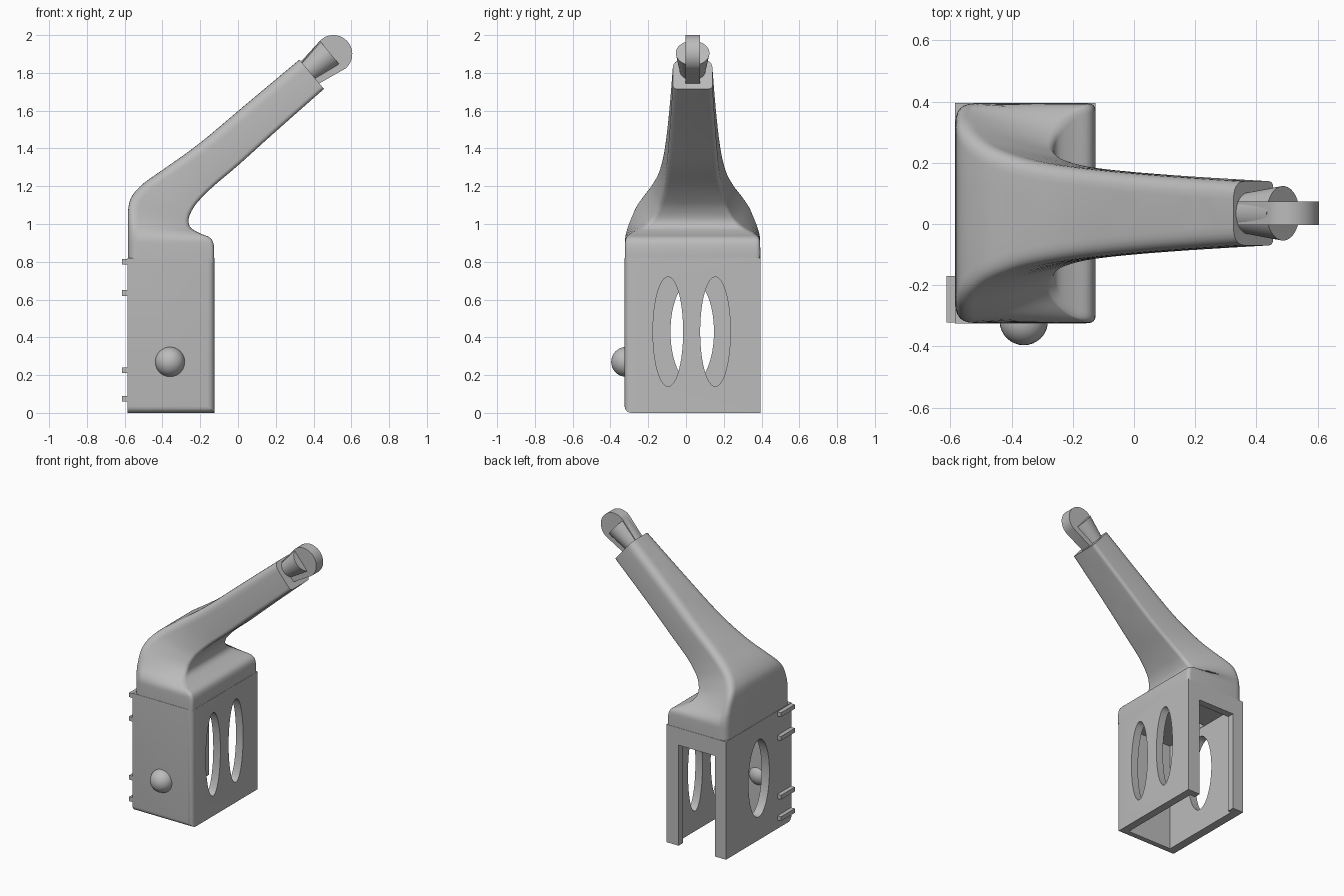
import bpy, bmesh, math
from mathutils import Vector, Matrix

if "Cube" in bpy.data.objects:
    bpy.data.objects.remove(bpy.data.objects["Cube"])

CY = 0.035                                   # y of the symmetry plane
AXIS = Vector((0.77, 0, 0.64)).normalized()  # arm direction
DOWN = Vector((0.64, 0, -0.77)).normalized() # across the arm

grey = bpy.data.materials.new("matte grey")
grey.diffuse_color = (0.5, 0.5, 0.5, 1)
grey.use_nodes = True
grey.node_tree.nodes["Principled BSDF"].inputs["Base Color"].default_value = grey.diffuse_color


def add(name, bm):
    bmesh.ops.recalc_face_normals(bm, faces=bm.faces)
    me = bpy.data.meshes.new(name)
    bm.to_mesh(me)
    bm.free()
    me.materials.append(grey)
    ob = bpy.data.objects.new(name, me)
    bpy.context.collection.objects.link(ob)
    return ob


def box_bm(lo, hi):
    bm = bmesh.new()
    bmesh.ops.create_cube(bm, size=1)
    lo, hi = Vector(lo), Vector(hi)
    for v in bm.verts:
        v.co = (lo + hi) / 2 + v.co * (hi - lo)
    return bm


def box(name, lo, hi):
    return add(name, box_bm(lo, hi))


def tube(name, centre, axis, ru, ry, length, top=1.0):
    """Elliptical cylinder: ry along y, ru across; top scales the far end."""
    z = Vector(axis).normalized()
    y = Vector((0, 1, 0)) if abs(z.y) < 0.9 else Vector((0, 0, 1))
    x = y.cross(z)
    rot = Matrix((x, y, z)).transposed().to_4x4()
    bm = bmesh.new()
    bmesh.ops.create_cone(bm, cap_ends=True, segments=48, radius1=1, radius2=top, depth=length)
    bm.transform(Matrix.Translation(centre) @ rot @ Matrix.Diagonal((ru, ry, 1, 1)))
    return add(name, bm)


def combine(target, tool, op):
    m = target.modifiers.new(op, 'BOOLEAN')
    m.operation, m.object, m.solver = op, tool, 'EXACT'
    bpy.context.view_layer.objects.active = target
    bpy.ops.object.modifier_apply(modifier=m.name)
    bpy.data.objects.remove(tool)


def smooth(ob, deg=30):
    bpy.ops.object.select_all(action='DESELECT')
    ob.select_set(True)
    bpy.context.view_layer.objects.active = ob
    bpy.ops.object.shade_smooth_by_angle(angle=math.radians(deg))


# Housing box, rounded on its front edges
bm = box_bm((-0.585, -0.325, 0), (-0.125, 0.395, 0.82))
edges = []
for e in bm.edges:
    m = (e.verts[0].co + e.verts[1].co) / 2
    if m.y < -0.3 and (m.z < 0.01 or (m.x > -0.2 and 0.1 < m.z < 0.7)):
        edges.append(e)
bmesh.ops.bevel(bm, geom=edges, offset=0.035, segments=5, profile=0.5, affect='EDGES')
housing = add("housing", bm)

# Flared neck and arm: outer x, z, inner x, z, outer and inner half width
SECTIONS = [
    (-.583, .80, -.127, .80, .358, .358),
    (-.583, .88, -.127, .88, .358, .358),
    (-.583, .92, -.145, .925, .358, .352),
    (-.583, .96, -.20, .950, .355, .325),
    (-.583, 1.01, -.25, .980, .345, .27),
    (-.580, 1.09, -.262, 1.02, .315, .22),
    (-.560, 1.15, -.245, 1.07, .275, .19),
    (-.500, 1.215, -.21, 1.12, .225, .17),
    (-.380, 1.30, -.13, 1.20, .18, .15),
    (-.200, 1.43, .00, 1.31, .15, .135),
    (.050, 1.64, .20, 1.49, .125, .12),
    (.325, 1.87, .455, 1.715, .105, .105),
]


def spline(rows, steps):
    out = []
    for i in range(len(rows) - 1):
        a, b, c, d = (rows[min(max(i + k, 0), len(rows) - 1)] for k in (-1, 0, 1, 2))
        for s in range(steps):
            t = s / steps
            out.append([0.5 * (2 * q + (r - p) * t + (2 * p - 5 * q + 4 * r - w) * t * t
                               + (3 * q - p - 3 * r + w) * t ** 3)
                        for p, q, r, w in zip(a, b, c, d)])
    return out + [list(rows[-1])]


def ring(xl, zl, xr, zr, hl, hr):
    corners = [(Vector((xl, CY - hl, zl)), .06), (Vector((xr, CY - hr, zr)), .025),
               (Vector((xr, CY + hr, zr)), .025), (Vector((xl, CY + hl, zl)), .06)]
    pts = []
    for i, (c, r) in enumerate(corners):
        a = c + (corners[i - 1][0] - c).normalized() * r
        b = c + (corners[(i + 1) % 4][0] - c).normalized() * r
        for k in range(7):
            t = k / 6
            pts.append(a * (1 - t) ** 2 + c * 2 * t * (1 - t) + b * t * t)
    return pts


bm = bmesh.new()
rings = [[bm.verts.new(p) for p in ring(*s)] for s in spline(SECTIONS, 4)]
for r0, r1 in zip(rings, rings[1:]):
    for i in range(len(r0)):
        j = (i + 1) % len(r0)
        bm.faces.new((r0[i], r0[j], r1[j], r1[i]))
bm.faces.new(rings[0])
bm.faces.new(rings[-1])
combine(housing, add("neck", bm), 'UNION')

# Open-bottomed cavity and the back slot with its round relief
cuts = [
    box("cavity", (-.525, -.265, -.1), (-.18, .345, .76)),
    box("back_slot", (-.50, .30, -.1), (-.22, .5, .70)),
    tube("slot_relief", (-.36, .40, .27), (0, 1, 0), .17, .17, .2),
]
# Oval windows in the side walls
cuts.append(tube("left_window", (-.57, .033, .43), (1, 0, 0), .27, .115, .2))
for y in (-.095, .155):
    cuts.append(tube("right_window", (-.14, y, .43), (1, 0, 0), .29, .08, .2))
# Long oval recess in the shoulder, opening down into the cavity
cuts.append(tube("shoulder_recess", (-.43, .04, 1.12), (.8, 0, -.6), .235, .078, .36))
cuts.append(box("recess_drain", (-.522, .0, .6), (-.455, .08, 1.1)))
# Two holes through the arm
for x, z in ((.03, 1.48), (.268, 1.69)):
    cuts.append(tube("arm_hole", (x, .04, z), DOWN, .053, .053, .6))
for c in cuts:
    combine(housing, c, 'DIFFERENCE')
smooth(housing)

# Round button on the front wall, also showing inside
bm = bmesh.new()
bmesh.ops.create_uvsphere(bm, u_segments=32, v_segments=16, radius=.079)
bm.transform(Matrix.Translation((-.36, -.317, .27)))
smooth(add("button", bm))

# Raised bars on the left wall
for name, z0, z1 in (("upper_bar", .785, .815), ("upper_bar", .62, .65),
                     ("lower_bar", .21, .24), ("lower_bar", .06, .09)):
    box(name, (-.613, -.322, z0), (-.58, -.17, z1))

# Tapered stem at the arm tip
start, end = Vector((.36, CY, 1.765)), Vector((.487, CY, 1.905))
start = Vector((.487, CY, 1.905)) - AXIS * .16
smooth(tube("tip_stem", (start + end) / 2, AXIS, .062, .066, .16, 1.35))

# Rounded fin through the stem
hub = Vector((.505, CY, 1.9))
profile = [hub + DOWN * .1 * math.cos(a) + AXIS * .1 * math.sin(a)
           for a in (math.pi * k / 24 for k in range(25))]
profile += [hub - AXIS * .17 - DOWN * .07, hub - AXIS * .17 + DOWN * .07]
bm = bmesh.new()
f = bm.faces.new([bm.verts.new(p - Vector((0, .038, 0))) for p in profile])
new = bmesh.ops.extrude_face_region(bm, geom=[f])["geom"]
bmesh.ops.translate(bm, vec=(0, .076, 0), verts=[g for g in new if isinstance(g, bmesh.types.BMVert)])
smooth(add("tip_fin", bm))
